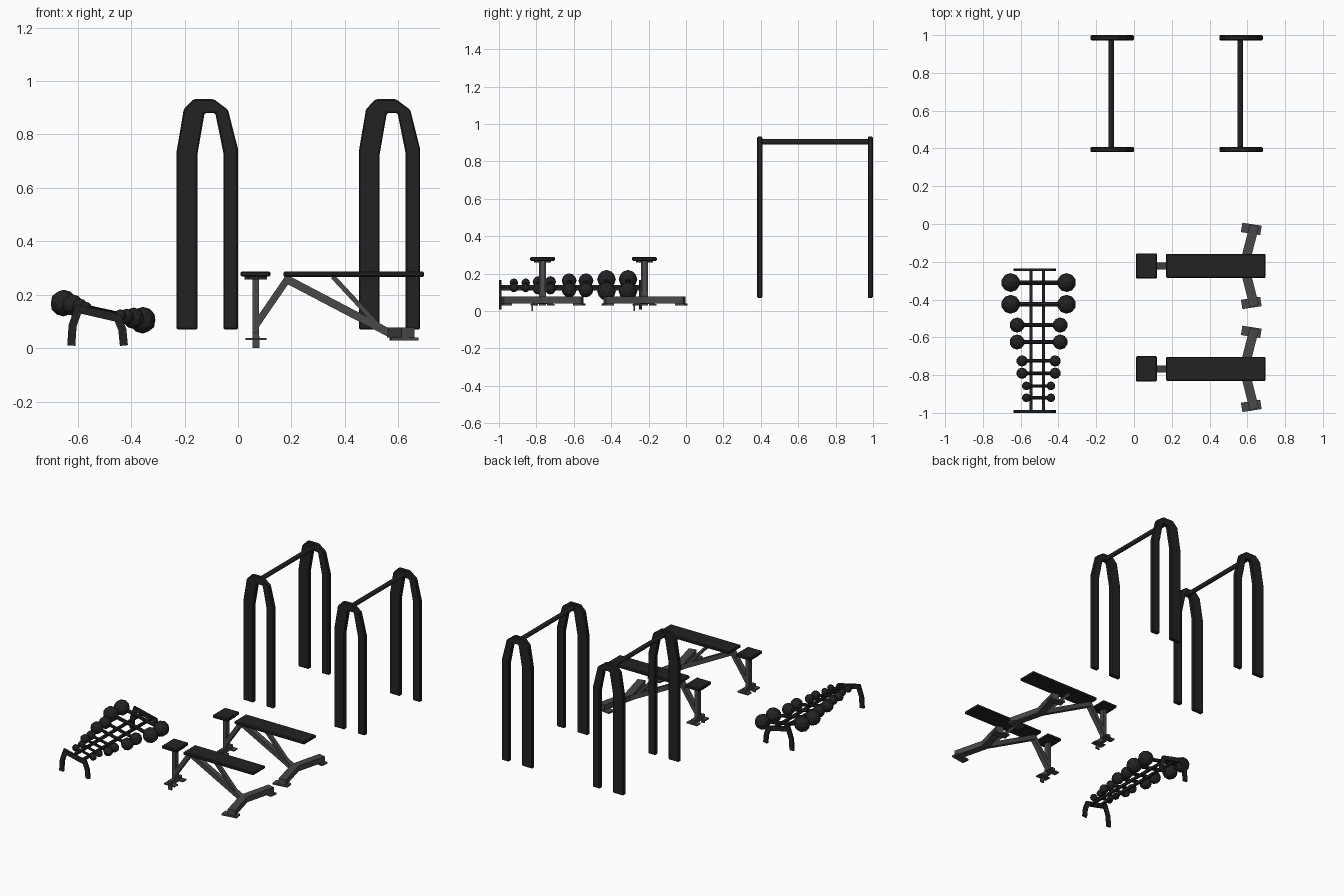
import bpy, bmesh
from math import atan, cos, sin, pi
from mathutils import Vector

if "Cube" in bpy.data.objects:
    bpy.data.objects.remove(bpy.data.objects["Cube"])


def material(name, v):
    m = bpy.data.materials.new(name)
    m.diffuse_color = (v, v, v, 1)
    m.use_nodes = True
    m.node_tree.nodes["Principled BSDF"].inputs["Base Color"].default_value = m.diffuse_color
    return m


BLACK = material("black", 0.016)
GREY = material("grey", 0.065)


def finish(bm, name, mat, bevel=0):
    bmesh.ops.recalc_face_normals(bm, faces=bm.faces)
    me = bpy.data.meshes.new(name)
    bm.to_mesh(me)
    bm.free()
    me.materials.append(mat)
    ob = bpy.data.objects.new(name, me)
    bpy.context.collection.objects.link(ob)
    if bevel:
        mod = ob.modifiers.new("Bevel", 'BEVEL')
        mod.width = bevel
        mod.segments = 1
    return ob


def prism(name, pts, lo, hi, mat, axis='y', bevel=0):
    """Extrude a flat outline along y (outline in xz) or z (outline in xy)."""
    bm = bmesh.new()
    up = axis == 'z'
    vs = [bm.verts.new((a, b, lo) if up else (a, lo, b)) for a, b in pts]
    f = bm.faces.new(vs)
    ext = bmesh.ops.extrude_face_region(bm, geom=[f])
    new = [v for v in ext['geom'] if isinstance(v, bmesh.types.BMVert)]
    d = hi - lo
    bmesh.ops.translate(bm, verts=new, vec=(0, 0, d) if up else (0, d, 0))
    return finish(bm, name, mat, bevel)


def strip(path, width):
    """Outline of a mitred band of constant width along a path."""
    p = [Vector(q) for q in path]
    left, right = [], []
    for i, q in enumerate(p):
        a = (q - p[i - 1]).normalized() if i else (p[1] - q).normalized()
        b = (p[i + 1] - q).normalized() if i < len(p) - 1 else a
        t = (a + b).normalized()
        n = Vector((-t.y, t.x)) * (width / 2 / max(0.5, t.dot(a)))
        left.append(tuple(q + n))
        right.append(tuple(q - n))
    return left + right[::-1]


def box(name, x, y, z, mat, bevel=0):
    pts = [(x[0], y[0]), (x[1], y[0]), (x[1], y[1]), (x[0], y[1])]
    return prism(name, pts, z[0], z[1], mat, 'z', bevel)


def rod(name, a, b, r, mat, sides=10):
    a, b = Vector(a), Vector(b)
    bm = bmesh.new()
    bmesh.ops.create_cone(bm, cap_ends=True, segments=sides, radius1=r,
                          radius2=r, depth=(b - a).length)
    rot = (b - a).to_track_quat('Z', 'Y').to_matrix()
    bmesh.ops.rotate(bm, verts=bm.verts, cent=(0, 0, 0), matrix=rot)
    bmesh.ops.translate(bm, verts=bm.verts, vec=(a + b) / 2)
    return finish(bm, name, mat)


def ball(name, c, r, mat):
    bm = bmesh.new()
    bmesh.ops.create_icosphere(bm, subdivisions=2, radius=r)
    bmesh.ops.translate(bm, verts=bm.verts, vec=c)
    return finish(bm, name, mat)


# Pull-up frames: two arches joined by a round bar
ARCH = [(-.23, .07), (-.23, .735), (-.203, .895), (-.167, .932), (-.09, .932),
        (-.037, .892), (0, .745), (0, .07), (-.055, .07), (-.055, .732),
        (-.085, .88), (-.125, .88), (-.152, .725), (-.152, .07)]
for dx in (0, .682):
    for y in (.38, .972):
        prism("arch", [(x + dx, z) for x, z in ARCH], y, y + .028, BLACK, bevel=.005)
    rod("pull_up_bar", (dx - .12, .39, .904), (dx - .12, .99, .904), .015, BLACK, 12)

# Benches
for yc in (-.222, -.767):
    # Pads
    box("long_pad", (.17, .697), (yc - .064, yc + .064), (.267, .287), BLACK, .005)
    box("small_pad", (.01, .121), (yc - .067, yc + .067), (.268, .288), BLACK, .005)
    box("pad_tray", (.024, .108), (yc - .045, yc + .045), (.258, .268), BLACK)
    # Post and diagonal braces
    box("front_post", (.054, .079), (yc - .018, yc + .018), (.03, .259), GREY)
    prism("front_brace", strip([(.066, .085), (.19, .266)], .026),
          yc - .018, yc + .018, GREY)
    prism("main_brace", strip([(.185, .257), (.58, .05)], .03),
          yc - .018, yc + .018, GREY)
    prism("rear_brace", strip([(.355, .268), (.525, .085)], .018),
          yc - .014, yc + .014, GREY)
    # Front foot
    box("front_crossbar", (.054, .079), (yc - .056, yc + .056), (.038, .06), GREY)
    box("front_peg", (.054, .08), (yc - .058, yc - .05), (0, .045), GREY)
    for s in (-1, 1):
        y = yc + s * .045
        box("front_foot_plate", (.028, .107), (y - .02, y + .02), (.03, .038), GREY)
    # V-shaped rear foot
    foot = [(.637, yc - .213), (.583, yc), (.637, yc + .213)]
    prism("rear_foot", strip(foot, .05), .04, .077, GREY, 'z')
    for s in (-1, 1):
        y = yc + s * .192
        plate = strip([(.57, y + s * .012), (.672, y - s * .004)], .05)
        prism("rear_foot_plate", plate, .029, .04, GREY, 'z')

# Dumbbell rack: bent end frames and two long rails
SLOPE = -.216


def tilt(x, drop=0):
    return .137 + SLOPE * (x + .505) - drop


FRAME = [(-.624, .01), (-.619, .085), (-.597, .147), (-.45, .113),
         (-.433, .07), (-.427, .01)]
for y in (-1.0, -.25):
    prism("rack_end_frame", strip(FRAME, .03), y, y + .014, BLACK)
for x in (-.545, -.478):
    z = tilt(x, .015)
    box("rack_rail", (x - .008, x + .008), (-.99, -.24), (z - .008, z + .008), BLACK)

# Dumbbells: pairs of shrinking size
ROWS = [(-.31, -.425, .05, .148), (-.535, -.625, .04, .114),
        (-.725, -.79, .03, .0875), (-.857, -.92, .023, .065)]
for y1, y2, r, h in ROWS:
    for y in (y1, y2):
        ends = [(x, y, tilt(x)) for x in (-.505 - h, -.505 + h)]
        rod("dumbbell_handle", ends[0], ends[1], .005 + r * .14, BLACK, 8)
        for e in ends:
            ball("dumbbell_weight", e, r, BLACK)
